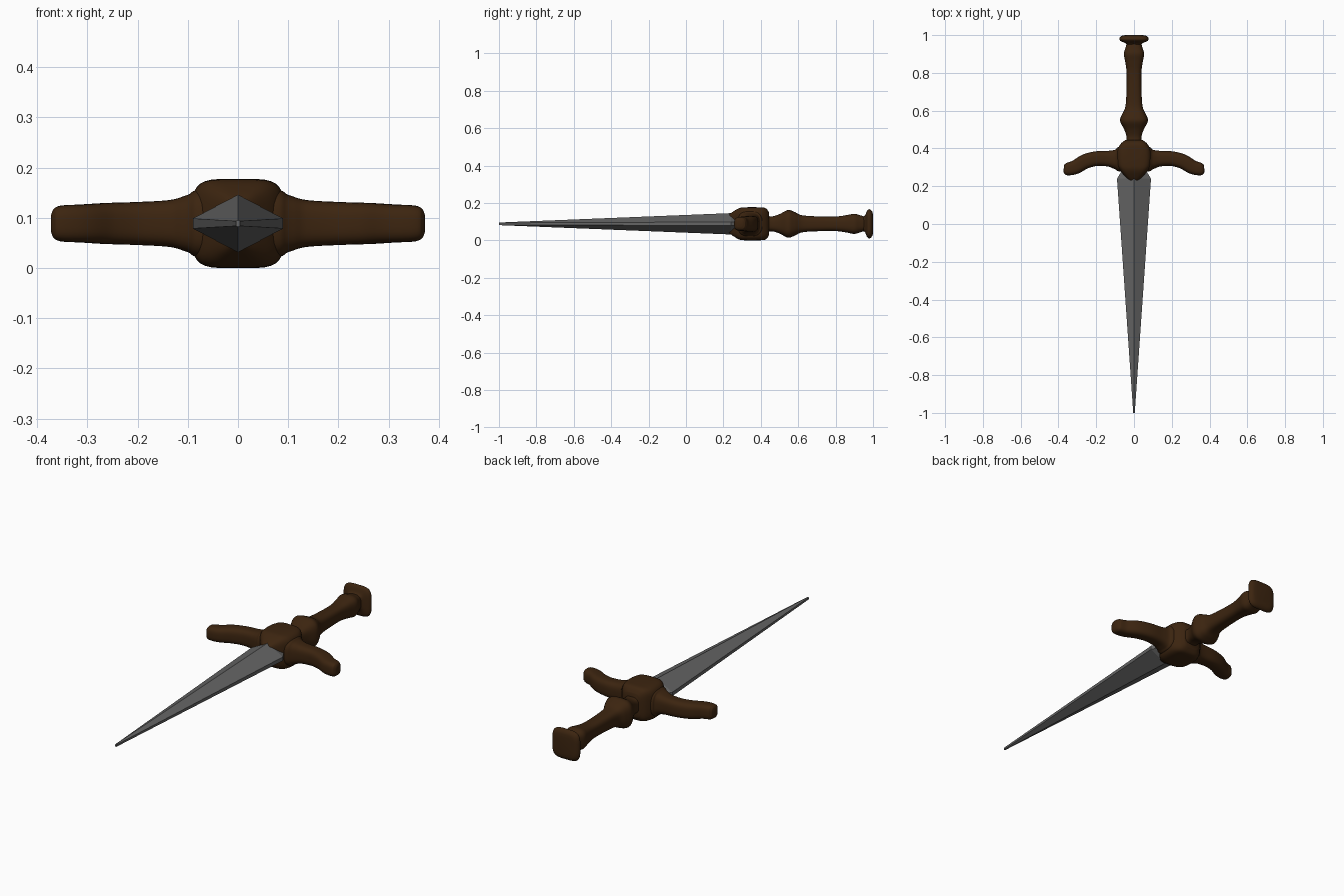
import bpy, bmesh, math
from mathutils import Vector

if "Cube" in bpy.data.objects:
    bpy.data.objects.remove(bpy.data.objects["Cube"])

ZC = 0.0885  # height of the dagger's long axis


def material(name, rgb):
    m = bpy.data.materials.new(name)
    m.diffuse_color = (*rgb, 1)
    m.use_nodes = True
    m.node_tree.nodes["Principled BSDF"].inputs["Base Color"].default_value = m.diffuse_color
    return m


BROWN = material("dark brown", (0.045, 0.018, 0.005))
STEEL = material("steel grey", (0.13, 0.13, 0.13))


def skin(name, rings, mat, smooth):
    """Bridge a list of point rings and cap both ends."""
    bm = bmesh.new()
    loops = [[bm.verts.new(p) for p in r] for r in rings]
    n = len(loops[0])
    for a, b in zip(loops, loops[1:]):
        for i in range(n):
            j = (i + 1) % n
            bm.faces.new((a[i], a[j], b[j], b[i]))
    bm.faces.new(loops[0])
    bm.faces.new(loops[-1])
    bmesh.ops.recalc_face_normals(bm, faces=bm.faces)
    me = bpy.data.meshes.new(name)
    bm.to_mesh(me)
    bm.free()
    me.materials.append(mat)
    ob = bpy.data.objects.new(name, me)
    bpy.context.collection.objects.link(ob)
    if smooth:
        bpy.ops.object.select_all(action='DESELECT')
        ob.select_set(True)
        bpy.context.view_layer.objects.active = ob
        bpy.ops.object.shade_smooth_by_angle(angle=math.radians(50))
    return ob


def spline(keys, steps=5):
    """Catmull-Rom interpolation through key tuples."""
    k = [keys[0]] + keys + [keys[-1]]
    out = []
    for i in range(1, len(k) - 2):
        for s in range(steps):
            t = s / steps
            out.append([0.5 * (2 * b + (c - a) * t + (2 * a - 5 * b + 4 * c - d) * t * t
                               + (3 * b - a - 3 * c + d) * t ** 3)
                        for a, b, c, d in zip(k[i - 1], k[i], k[i + 1], k[i + 2])])
    return out + [list(keys[-1])]


def loft(name, keys, power, n=32):
    """Rounded-square loft; keys are (x, y, half width, half height)."""
    pts = spline(keys)
    rings = []
    for i, (x, y, hw, hh) in enumerate(pts):
        p, q = pts[max(i - 1, 0)], pts[min(i + 1, len(pts) - 1)]
        tan = Vector((q[0] - p[0], q[1] - p[1], 0)).normalized()
        side = Vector((tan.y, -tan.x, 0))
        ring = []
        for j in range(n):
            a = 2 * math.pi * (j + 0.5) / n
            c, s = math.cos(a), math.sin(a)
            u = math.copysign(abs(c) ** (2 / power), c) * hw
            v = math.copysign(abs(s) ** (2 / power), s) * hh
            ring.append(Vector((x, y, ZC + v)) + side * u)
        rings.append(ring)
    return skin(name, rings, BROWN, True)


# Blade: flat-faced hexagonal section tapering to the point
blade = []
for y, w, h, e in ((0.29, 0.06, 0.04, 0.01), (0.24, 0.09, 0.057, 0.01), (-1.0, 0.004, 0.007, 0.005)):
    blade.append([(0, y, ZC + h), (w, y, ZC + e), (w, y, ZC - e),
                  (0, y, ZC - h), (-w, y, ZC - e), (-w, y, ZC + e)])
skin("blade", blade, STEEL, False)

# Guard block: swollen box with pinched ends
loft("guard_block", [(0, y, w, h) for y, w, h in (
    (0.225, 0.018, 0.045), (0.25, 0.045, 0.064), (0.285, 0.075, 0.084), (0.32, 0.09, 0.0885),
    (0.385, 0.09, 0.0885), (0.425, 0.07, 0.084), (0.445, 0.045, 0.06))], 4.5)

# Guard arms: one bar swept through the block, drooping toward the blade
half = [(0.07, 0.343, 0.066, 0.068), (0.10, 0.343, 0.052, 0.057), (0.135, 0.346, 0.042, 0.047),
        (0.20, 0.346, 0.039, 0.043), (0.26, 0.33, 0.039, 0.041), (0.31, 0.301, 0.037, 0.038),
        (0.35, 0.291, 0.034, 0.036), (0.366, 0.290, 0.027, 0.030), (0.372, 0.290, 0.015, 0.018)]
loft("guard_arms", [(-x, y, w, h) for x, y, w, h in reversed(half)] + half, 3)

# Handle: turned grip with two swellings
loft("handle", [(0, y, r, r) for y, r in (
    (0.42, 0.045), (0.46, 0.04), (0.50, 0.052), (0.545, 0.074), (0.58, 0.064), (0.62, 0.046),
    (0.70, 0.040), (0.80, 0.039), (0.86, 0.047), (0.90, 0.054), (0.93, 0.046), (0.965, 0.036))], 3)

# Pommel: flared square cap
loft("pommel", [(0, y, r, r) for y, r in (
    (0.945, 0.036), (0.957, 0.045), (0.968, 0.070), (0.978, 0.078), (0.989, 0.074), (0.997, 0.062),
    (1.0, 0.045))], 4)
